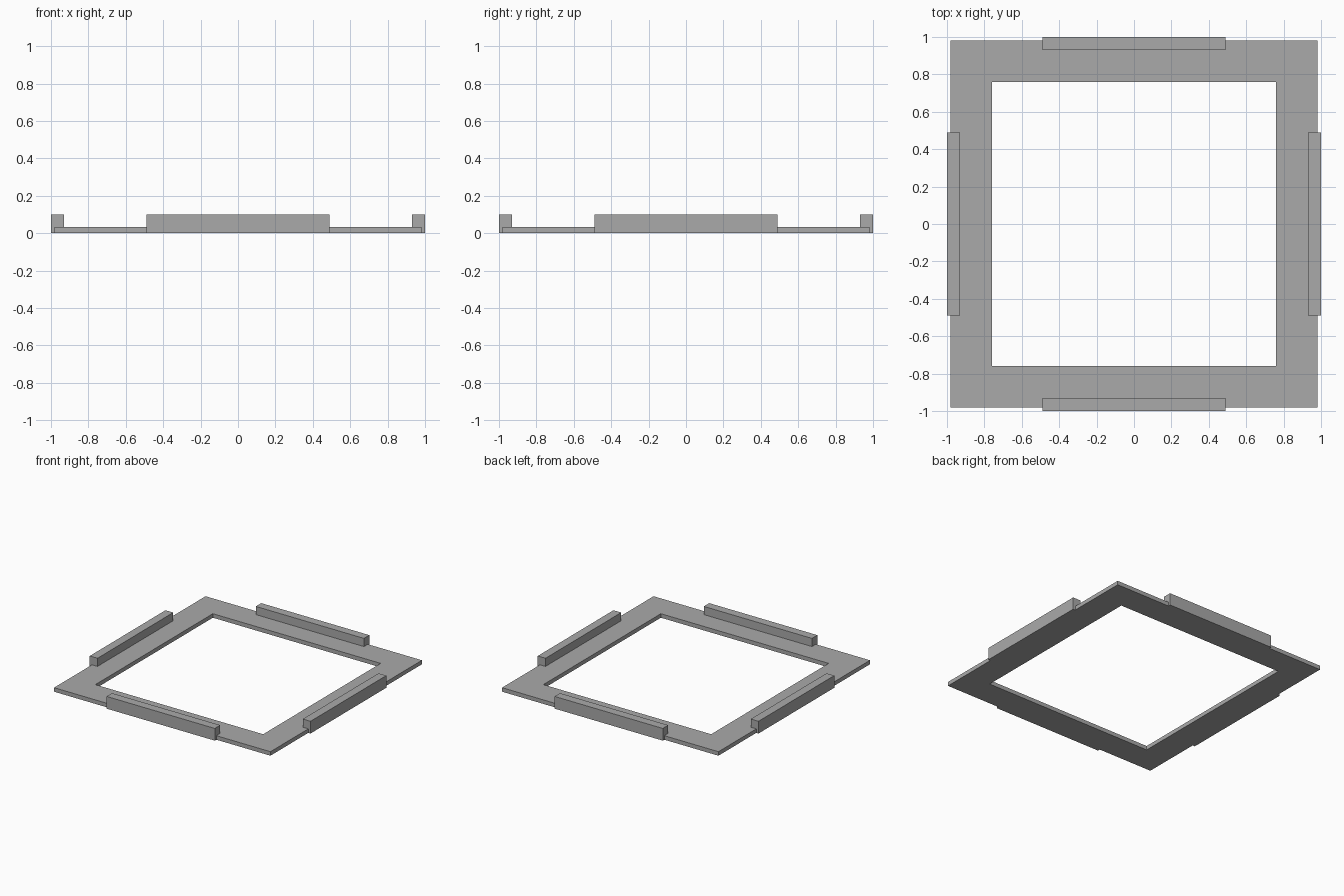
import bpy
import bmesh
from math import pi
from mathutils import Matrix, Vector

cube = bpy.data.objects.get("Cube")
if cube:
    bpy.data.objects.remove(cube, do_unlink=True)

OUTER, INNER, PLATE_TOP = 0.98, 0.76, 0.033
RAIL_HALF, RAIL_IN, RAIL_OUT, RAIL_TOP = 0.49, 0.93, 1.0, 0.1

grey = bpy.data.materials.new("plain grey")
grey.use_nodes = True
colour = (0.4, 0.4, 0.4, 1)
grey.diffuse_color = colour
grey.node_tree.nodes["Principled BSDF"].inputs["Base Color"].default_value = colour


def add_object(name, bm):
    bmesh.ops.recalc_face_normals(bm, faces=bm.faces)
    mesh = bpy.data.meshes.new(name)
    bm.to_mesh(mesh)
    bm.free()
    mesh.materials.append(grey)
    obj = bpy.data.objects.new(name, mesh)
    bpy.context.collection.objects.link(obj)
    return obj


# Flat square frame: four mitred quads extruded upward
bm = bmesh.new()
corners = [(-1, -1), (1, -1), (1, 1), (-1, 1)]
outer, inner = [[bm.verts.new((x * r, y * r, 0)) for x, y in corners]
                for r in (OUTER, INNER)]
for i in range(4):
    j = (i + 1) % 4
    bm.faces.new((outer[i], outer[j], inner[j], inner[i]))
top = bmesh.ops.extrude_face_region(bm, geom=bm.faces[:], use_keep_orig=True)["geom"]
bmesh.ops.translate(bm, vec=(0, 0, PLATE_TOP),
                    verts=[v for v in top if isinstance(v, bmesh.types.BMVert)])
add_object("base_frame", bm)

# One raised rail in the middle of each side
size = Vector((2 * RAIL_HALF, RAIL_OUT - RAIL_IN, RAIL_TOP))
centre = Vector((0, -(RAIL_IN + RAIL_OUT) / 2, RAIL_TOP / 2))
for i, side in enumerate(("front", "left", "back", "right")):
    bm = bmesh.new()
    bmesh.ops.create_cube(bm, size=1, matrix=Matrix.Rotation(i * pi / 2, 4, "Z")
                          @ Matrix.Translation(centre) @ Matrix.Diagonal(size).to_4x4())
    add_object(side + "_rail", bm)
